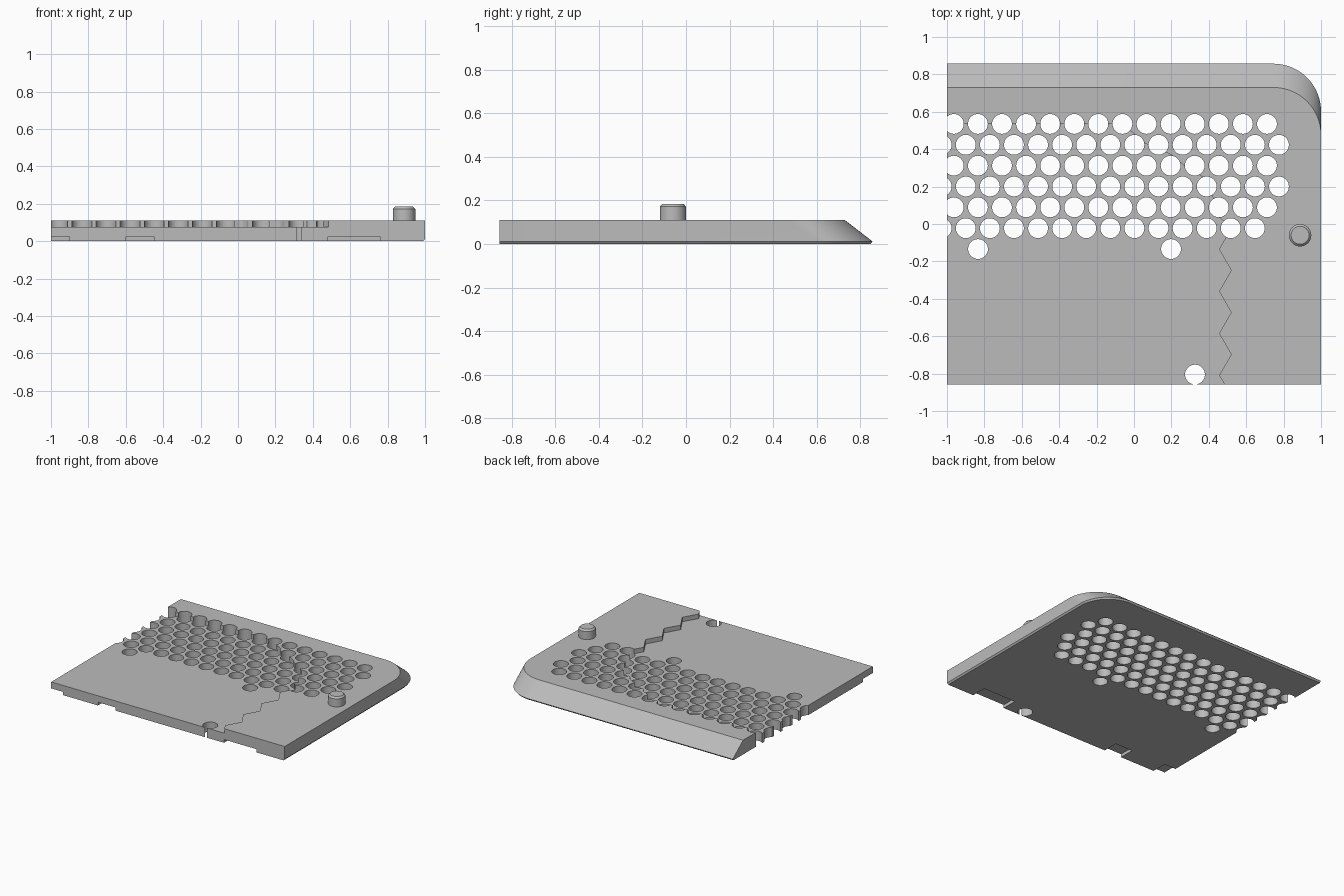
import bpy, bmesh, math

if "Cube" in bpy.data.objects:
    bpy.data.objects.remove(bpy.data.objects["Cube"], do_unlink=True)

grey = bpy.data.materials.new("plain grey")
grey.use_nodes = True
grey.diffuse_color = (0.5, 0.5, 0.5, 1)
grey.node_tree.nodes["Principled BSDF"].inputs["Base Color"].default_value = grey.diffuse_color

FRONT, BACK, TOP, DECK = -0.857, 0.857, 0.11, 0.075
PITCH, HOLE = 0.1288, 0.053


def finish(name, bm):
    bmesh.ops.recalc_face_normals(bm, faces=bm.faces)
    mesh = bpy.data.meshes.new(name)
    bm.to_mesh(mesh)
    bm.free()
    mesh.materials.append(grey)
    ob = bpy.data.objects.new(name, mesh)
    bpy.context.collection.objects.link(ob)
    return ob


def loft(bm, rings):
    """Join equal-sized closed rings and cap both ends."""
    loops = [[bm.verts.new(p) for p in ring] for ring in rings]
    for a, b in zip(loops, loops[1:]):
        for i in range(len(a)):
            j = (i + 1) % len(a)
            bm.faces.new((a[i], a[j], b[j], b[i]))
    bm.faces.new(loops[0][::-1])
    bm.faces.new(loops[-1])


def circle(x, y, z, r, n=32):
    return [(x + r * math.cos(math.tau * i / n), y + r * math.sin(math.tau * i / n), z)
            for i in range(n)]


def plate_ring(z, inset, shift):
    """Outline with one rounded corner, inset on the right and back sides."""
    r = 0.255 - inset
    cx, cy = 0.745, BACK - 0.255 - shift
    arc = [(cx + r * math.cos(math.pi / 2 * i / 20), cy + r * math.sin(math.pi / 2 * i / 20), z)
           for i in range(21)]
    return [(-1, FRONT, z), (1 - inset, FRONT, z)] + arc + [(-1, BACK - inset - shift, z)]


def cut(target, cutter):
    cutter.hide_render = True
    mod = target.modifiers.new("cut", "BOOLEAN")
    mod.operation, mod.solver, mod.object = "DIFFERENCE", "EXACT", cutter
    bpy.context.view_layer.objects.active = target
    bpy.ops.object.modifier_apply(modifier=mod.name)
    bpy.data.objects.remove(cutter, do_unlink=True)


# Plate with a sloped back, rounded corner and small lower chamfer
bm = bmesh.new()
loft(bm, [plate_ring(0, 0.01, 0), plate_ring(0.012, 0, 0), plate_ring(TOP, 0, 0.127)])
plate = finish("base_plate", bm)

# Lowered deck bounded by a zigzag step
zigzag = [(0.485, FRONT - 0.1), (0.485, FRONT)]
zigzag += [(0.455 if i % 2 == 0 else 0.52, -0.81 + 0.1125 * i) for i in range(8)]
zigzag += [(0.44, 0.05), (0.42, 0.15), (0.37, 0.25), (0.27, 0.31), (0.2, 0.37),
           (0.06, 0.43), (-0.02, 0.5), (-0.12, 0.537), (-1.1, 0.537), (-1.1, FRONT - 0.1)]
bm = bmesh.new()
loft(bm, [[(x, y, z) for x, y in zigzag] for z in (DECK, TOP + 0.1)])
cut(plate, finish("deck_cutter", bm))

# Staggered drainage holes plus three single holes
centres = [(-0.834, -0.134), (0.198, -0.134), (0.326, -0.805)]
for row in range(6):
    start = 0.711 if row % 2 == 0 else 0.775
    for col in range(15):
        x = start - PITCH * col
        if x > -1.05 and not (row == 5 and col == 0):
            centres.append((x, 0.535 - 0.1115 * row))
bm = bmesh.new()
for x, y in centres:
    loft(bm, [circle(x, y, z, HOLE) for z in (-0.1, 0.3)])
cut(plate, finish("hole_cutter", bm))

# Shallow notches under the front edge
bm = bmesh.new()
for x0, x1 in ((-1.1, -0.9), (-0.6, -0.45), (0.48, 0.76)):
    loft(bm, [[(x0, FRONT - 0.1, z), (x1, FRONT - 0.1, z), (x1, FRONT + 0.12, z),
               (x0, FRONT + 0.12, z)] for z in (-0.1, 0.025)])
cut(plate, finish("notch_cutter", bm))

# Round peg with a chamfered rim
bm = bmesh.new()
loft(bm, [circle(0.888, -0.06, z, r) for z, r in
          ((TOP - 0.02, 0.06), (0.172, 0.06), (0.185, 0.048))])
peg = finish("locating_peg", bm)

bpy.ops.object.select_all(action="DESELECT")
for ob in (plate, peg):
    ob.select_set(True)
bpy.context.view_layer.objects.active = plate
bpy.ops.object.shade_smooth_by_angle(angle=math.radians(30))
